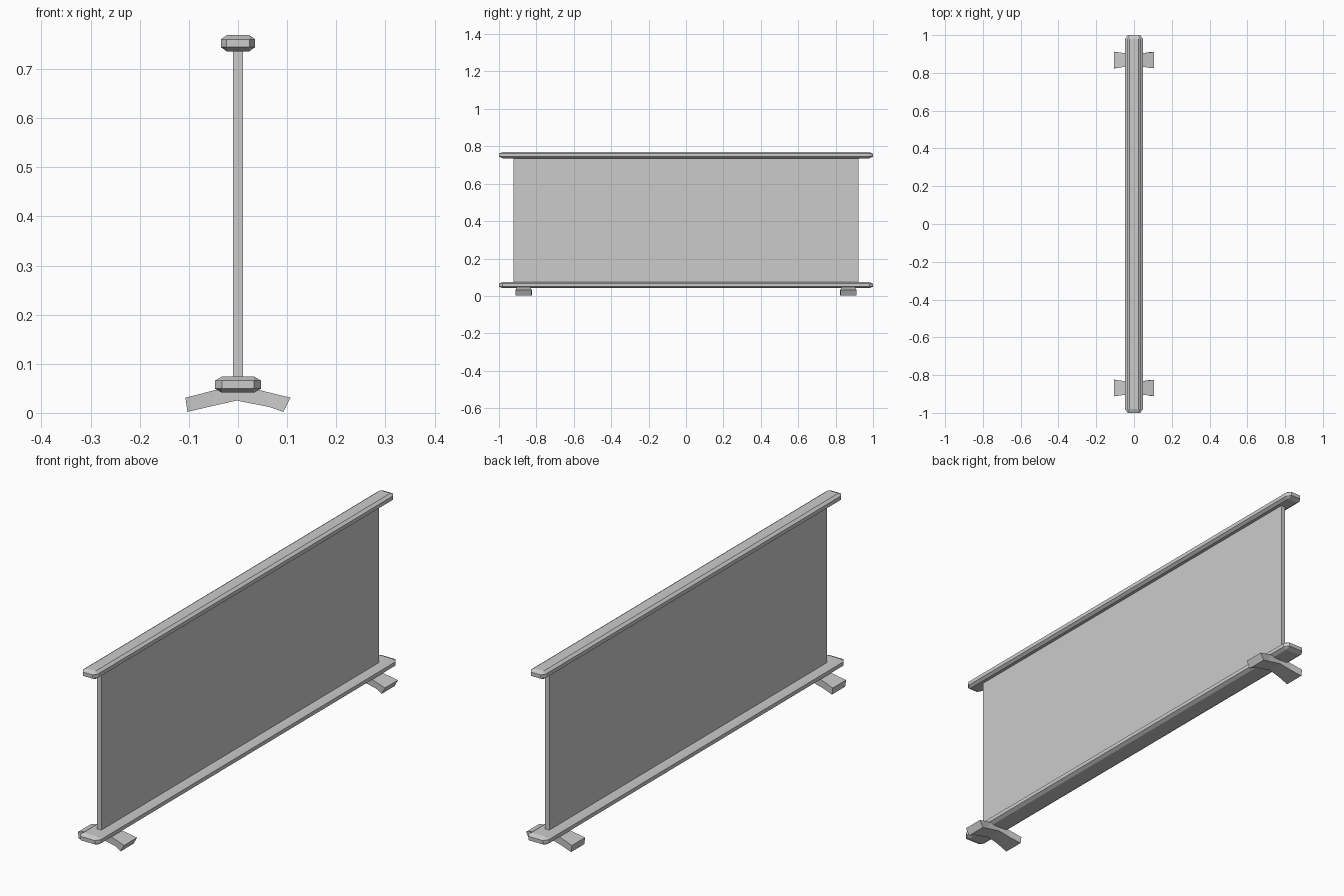
import bpy, bmesh
from mathutils import Vector

if "Cube" in bpy.data.objects:
    bpy.data.objects.remove(bpy.data.objects["Cube"])


def finish(bm, name):
    bmesh.ops.recalc_face_normals(bm, faces=bm.faces[:])
    mesh = bpy.data.meshes.new(name)
    bm.to_mesh(mesh)
    bm.free()
    obj = bpy.data.objects.new(name, mesh)
    bpy.context.collection.objects.link(obj)
    return obj


def box(name, size, z, chamfer=None):
    """Box centred at height z; chamfer gives the cut size along each axis."""
    c = Vector(chamfer or (1, 1, 1))
    bm = bmesh.new()
    bmesh.ops.create_cube(bm, size=1)
    bmesh.ops.scale(bm, verts=bm.verts, vec=[s / k for s, k in zip(size, c)])
    if chamfer:
        bmesh.ops.bevel(bm, geom=bm.edges[:], offset=1, segments=1,
                        profile=0.5, affect='EDGES')
    bmesh.ops.scale(bm, verts=bm.verts, vec=c)
    bmesh.ops.translate(bm, verts=bm.verts, vec=(0, 0, z))
    return finish(bm, name)


def foot(name, y):
    """Arched foot lofted from sections: top x, z, bottom x, z, half width."""
    sections = [
        (-0.107, 0.031, -0.103, 0.002, 0.044),
        (-0.048, 0.046, -0.052, 0.014, 0.036),
        (-0.003, 0.052, -0.003, 0.025, 0.033),
        (0.045, 0.046, 0.064, 0.012, 0.036),
        (0.107, 0.031, 0.092, 0.002, 0.043),
    ]
    bm = bmesh.new()
    rings = []
    for xt, zt, xb, zb, w in sections:
        pts = [(xt, y - w, zt), (xt, y + w, zt), (xb, y + w, zb), (xb, y - w, zb)]
        rings.append([bm.verts.new(p) for p in pts])
    for a, b in zip(rings, rings[1:]):
        for i in range(4):
            j = (i + 1) % 4
            bm.faces.new((a[i], a[j], b[j], b[i]))
    bm.faces.new(rings[0])
    bm.faces.new(rings[-1])
    return finish(bm, name)


# Upright panel
box("panel", (0.02, 1.846, 0.69), 0.405)

# Chamfered rails
box("top_rail", (0.07, 2.0, 0.033), 0.7525, (0.012, 0.02, 0.0085))
box("bottom_rail", (0.094, 2.0, 0.033), 0.0575, (0.014, 0.02, 0.0085))

# Feet at each end
for label, y in (("front", -0.868), ("back", 0.868)):
    foot(label + "_foot", y)
